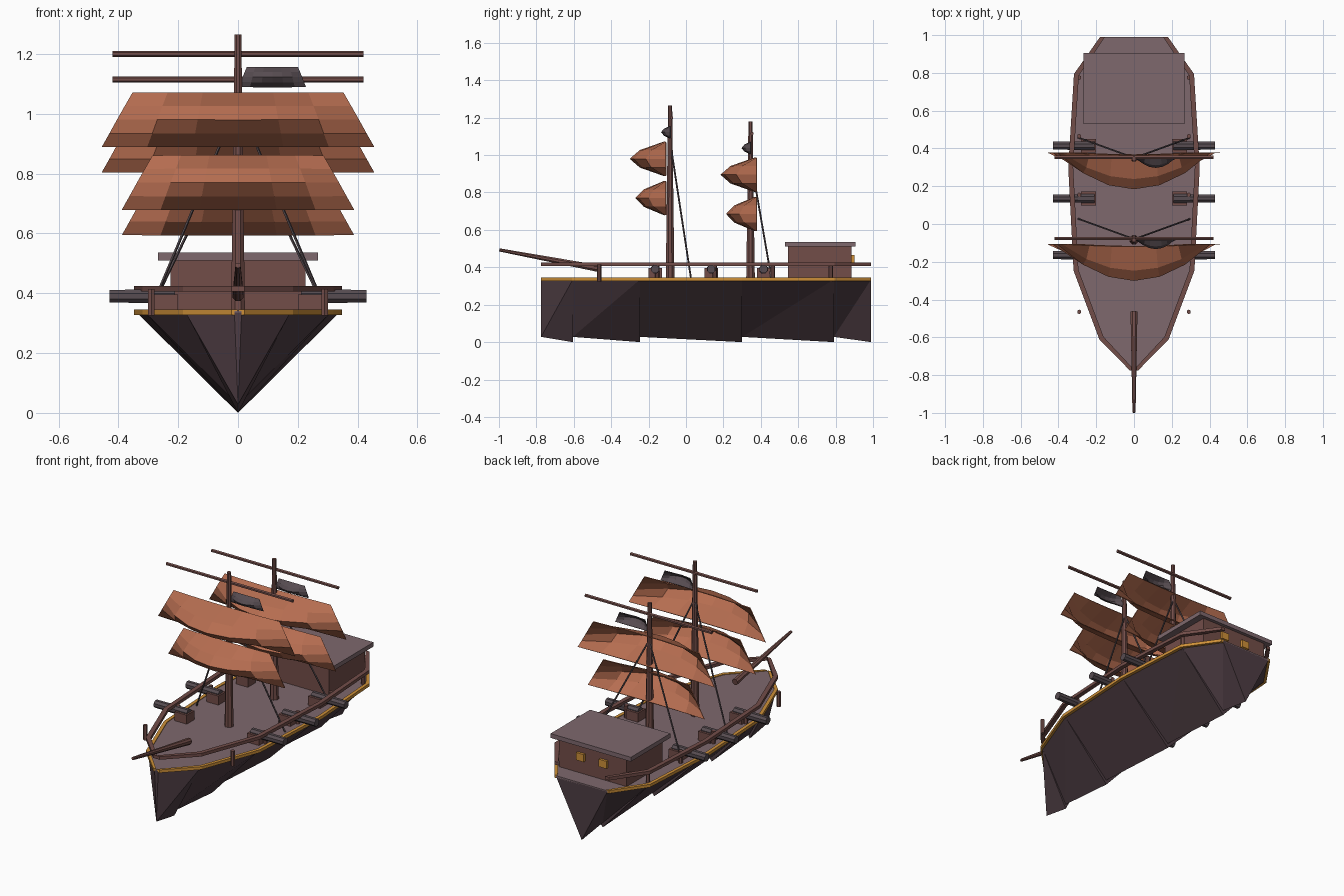
import bpy, bmesh, math
from mathutils import Vector

if "Cube" in bpy.data.objects:
    bpy.data.objects.remove(bpy.data.objects["Cube"])


def mat(name, rgb):
    m = bpy.data.materials.new(name)
    m.diffuse_color = (*rgb, 1)
    m.use_nodes = True
    m.node_tree.nodes["Principled BSDF"].inputs["Base Color"].default_value = m.diffuse_color
    return m


HULL = mat("dark_hull", (0.075, 0.046, 0.056))
WOOD = mat("wood", (0.17, 0.075, 0.066))
DECK = mat("deck_grey", (0.21, 0.14, 0.155))
SAIL = mat("sail_cloth", (0.47, 0.155, 0.082))
GOLD = mat("gold", (0.62, 0.28, 0.04))
IRON = mat("iron", (0.095, 0.072, 0.082))


def make(name, verts, faces, material):
    me = bpy.data.meshes.new(name)
    me.from_pydata(verts, [], faces)
    bm = bmesh.new()
    bm.from_mesh(me)
    bmesh.ops.recalc_face_normals(bm, faces=bm.faces)
    bm.to_mesh(me)
    bm.free()
    me.materials.append(material)
    ob = bpy.data.objects.new(name, me)
    bpy.context.collection.objects.link(ob)
    return ob


def box(name, lo, hi, material):
    v = [(x, y, z) for x in (lo[0], hi[0]) for y in (lo[1], hi[1]) for z in (lo[2], hi[2])]
    f = [(0, 1, 3, 2), (4, 6, 7, 5), (0, 4, 5, 1), (2, 3, 7, 6), (0, 2, 6, 4), (1, 5, 7, 3)]
    return make(name, v, f, material)


def rod(name, a, b, r1, r2, material, n=8):
    a, b = Vector(a), Vector(b)
    q = (b - a).to_track_quat('Z', 'Y')
    v = []
    for p, r in ((a, r1), (b, r2)):
        for i in range(n):
            t = 2 * math.pi * (i + 0.5) / n
            v.append(p + q @ Vector((r * math.cos(t), r * math.sin(t), 0)))
    f = [(i, (i + 1) % n, n + (i + 1) % n, n + i) for i in range(n)]
    f += [tuple(range(n)), tuple(range(n, 2 * n))]
    return make(name, v, f, material)


def strip(name, pts, w, z0, z1, material):
    # rectangular bar swept along a plan outline with mitred corners
    p = [Vector(q) for q in pts]
    v, f = [], []
    for i, c in enumerate(p):
        ts = [(p[j + 1] - p[j]).normalized() for j in (i - 1, i) if 0 <= j < len(p) - 1]
        t = sum(ts, Vector((0, 0))).normalized()
        s = w / 2 / t.dot(ts[0])
        nx, ny = t.y * s, -t.x * s
        if i in (0, len(p) - 1):
            nx, ny = w / 2, 0
        v += [(c.x - nx, c.y - ny, z0), (c.x + nx, c.y + ny, z0),
              (c.x + nx, c.y + ny, z1), (c.x - nx, c.y - ny, z1)]
    for i in range(len(p) - 1):
        f += [(4 * i + k, 4 * i + (k + 1) % 4, 4 * i + 4 + (k + 1) % 4, 4 * i + 4 + k) for k in range(4)]
    e = 4 * len(p) - 4
    f += [(0, 1, 2, 3), (e, e + 1, e + 2, e + 3)]
    return make(name, v, f, material)


def sail(name, cx, y, z0, z1, w0, w1, bulge, material, cols=6, rows=4):
    v, f = [], []
    for j in range(rows + 1):
        t = j / rows
        for i in range(cols + 1):
            u = 2 * i / cols - 1
            push = bulge * (0.06 + 0.94 * math.sin(math.pi * t)) * (1 - u * u)
            v.append((cx + u * (w0 + (w1 - w0) * t), y - push, z0 + (z1 - z0) * t))
    n = cols + 1
    for j in range(rows):
        for i in range(cols):
            f.append((j * n + i, j * n + i + 1, j * n + n + i + 1, j * n + n + i))
    ob = make(name, v, f, material)
    m = ob.modifiers.new("cloth", 'SOLIDIFY')
    m.thickness = 0.004
    m.offset = 0
    return ob


# hull: V-shaped segments, each keel dipping toward the stern
plan = [(0.012, -0.775), (0.175, -0.605), (0.31, -0.245), (0.338, 0.30), (0.308, 0.79), (0.17, 0.99)]
for k, ((xa, ya), (xb, yb)) in enumerate(zip(plan, plan[1:])):
    v = [(-xa, ya, 0.335), (xa, ya, 0.335), (0, ya, 0.028),
         (-xb, yb, 0.335), (xb, yb, 0.335), (0, yb, 0.0)]
    make(f"hull_segment_{k + 1}", v,
         [(0, 1, 2), (3, 5, 4), (0, 3, 4, 1), (1, 4, 2), (4, 5, 2), (0, 2, 3), (3, 2, 5)], HULL)

# deck
outline = plan + [(-x, y) for x, y in reversed(plan)]
n = len(outline)
make("deck", [(x, y, z) for z in (0.328, 0.341) for x, y in outline],
     [tuple(range(n)), tuple(range(n, 2 * n))] +
     [(i, (i + 1) % n, n + (i + 1) % n, n + i) for i in range(n)], DECK)

# gold trim, rails, rail posts and guns on both sides
for side, s in (("right", 1), ("left", -1)):
    strip(f"gold_trim_{side}", [(s * x, y) for x, y in plan], 0.02, 0.327, 0.345, GOLD)
    strip(f"rail_{side}", [(s * (x - 0.003), y) for x, y in plan], 0.026, 0.406, 0.425, WOOD)
    for i in range(5):
        rod(f"rail_post_{side}_{i + 1}", (s * 0.29, -0.465 + 0.31 * i, 0.325),
            (s * 0.29, -0.465 + 0.31 * i, 0.415), 0.012, 0.012, WOOD, 6)
    for i, y in enumerate((-0.165, 0.135, 0.415)):
        box(f"gun_carriage_{side}_{i + 1}", (s * 0.24 - 0.04, y - 0.036, 0.338),
            (s * 0.24 + 0.04, y + 0.036, 0.395), WOOD)
        rod(f"gun_barrel_{side}_{i + 1}", (s * 0.21, y, 0.39), (s * 0.43, y, 0.39), 0.025, 0.023, IRON)

# masts with yards, sails, pennants and stays
for name, y, drop in (("main", -0.085, 0.0), ("rear", 0.345, 0.085)):
    rod(f"{name}_mast", (0, y, 0.335), (0, y, 1.265 - drop), 0.025, 0.012, WOOD)
    rod(f"{name}_yard", (-0.42, y + 0.008, 1.2 - drop), (0.42, y + 0.008, 1.2 - drop), 0.01, 0.01, WOOD, 6)
    back = y - 0.022 if drop == 0 else y + 0.033
    sail(f"{name}_upper_sail", 0, back, 0.89 - drop, 1.07 - drop, 0.455, 0.352, 0.192, SAIL)
    sail(f"{name}_lower_sail", 0, back, 0.68 - drop, 0.86 - drop, 0.388, 0.285, 0.162, SAIL)
    sail(f"{name}_pennant", 0.115, y + 0.002, 1.09 - drop, 1.155 - drop, 0.112, 0.085, 0.048, IRON)
    for side, s in (("right", 1), ("left", -1)):
        rod(f"{name}_stay_{side}", (0, y + 0.005, 1.04 - drop), (s * 0.295, y + 0.112, 0.338),
            0.005, 0.005, IRON, 5)

# bowsprit
rod("bowsprit", (0, -0.465, 0.393), (0, -0.998, 0.493), 0.02, 0.009, WOOD)

# stern cabin with roof and rear windows
box("cabin", (-0.225, 0.545, 0.335), (0.225, 0.885, 0.512), WOOD)
box("cabin_roof", (-0.267, 0.53, 0.51), (0.267, 0.905, 0.536), DECK)
for side, x in (("right", 0.075), ("left", -0.075)):
    box(f"cabin_window_{side}", (x - 0.025, 0.88, 0.42), (x + 0.025, 0.9, 0.465), GOLD)
